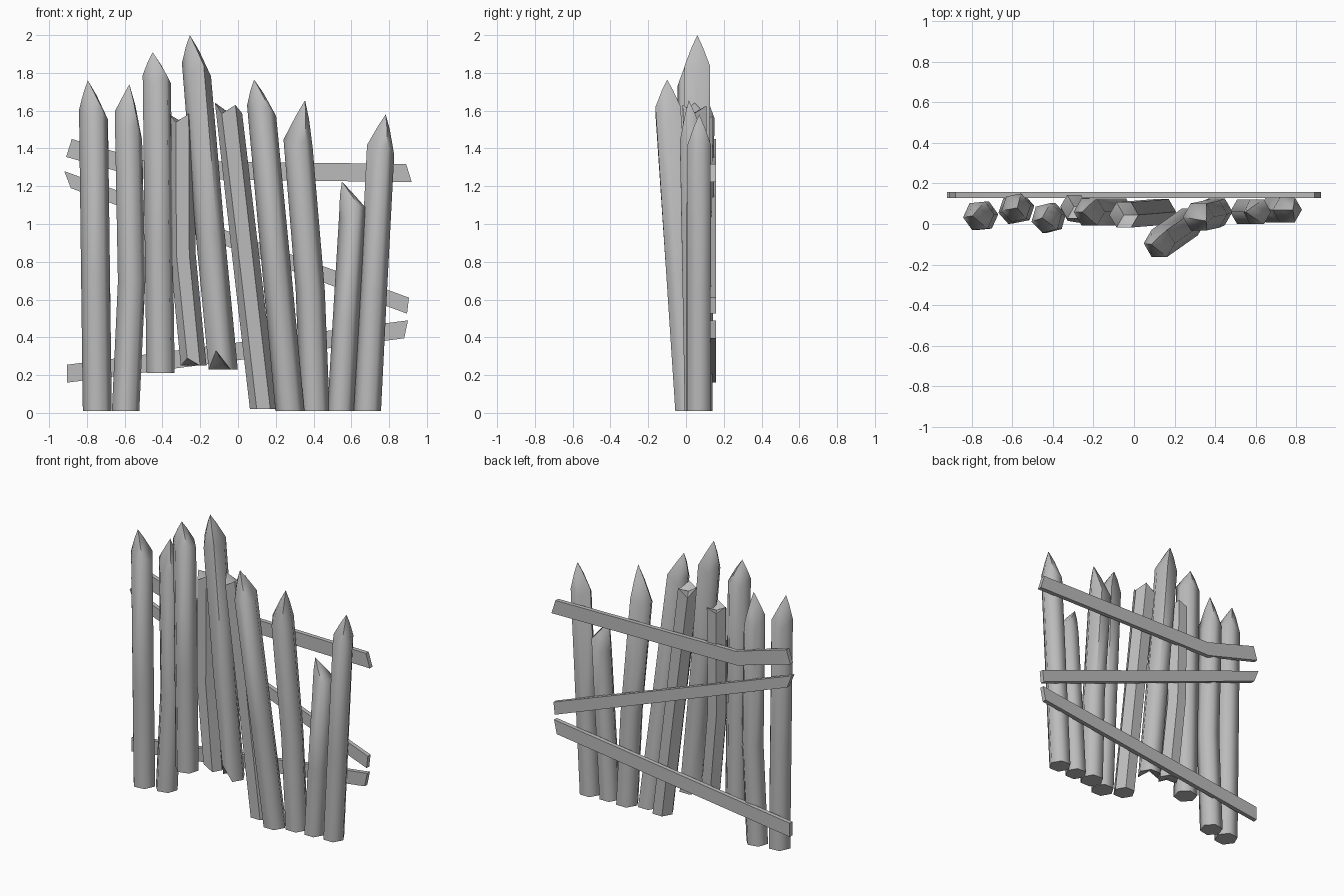
import bpy
import bmesh
import math
import random
from mathutils import Vector

random.seed(4)

default_cube = bpy.data.objects.get("Cube")
if default_cube:
    bpy.data.objects.remove(default_cube, do_unlink=True)

# One weathered grey for all the timber
wood = bpy.data.materials.new("weathered_grey_wood")
wood.use_nodes = True
grey = (0.5, 0.5, 0.5, 1)
wood.diffuse_color = grey
wood.node_tree.nodes["Principled BSDF"].inputs["Base Color"].default_value = grey

SIDES = 6


def finish(name, bm, smooth_angle):
    """Turn a bmesh into a shaded object made of wood."""
    bmesh.ops.recalc_face_normals(bm, faces=bm.faces)
    mesh = bpy.data.meshes.new(name)
    bm.to_mesh(mesh)
    bm.free()
    mesh.materials.append(wood)
    obj = bpy.data.objects.new(name, mesh)
    bpy.context.collection.objects.link(obj)
    bpy.ops.object.select_all(action='DESELECT')
    obj.select_set(True)
    bpy.context.view_layer.objects.active = obj
    bpy.ops.object.shade_smooth_by_angle(angle=math.radians(smooth_angle))
    return obj


def add_ring(bm, centre, radius, turn, jag=None):
    """Six-sided ring; jag holds the height offset of each corner."""
    ring = []
    for i in range(SIDES):
        angle = turn + math.tau * i / SIDES
        lift = jag[i] if jag else 0
        offset = Vector((radius * math.cos(angle), radius * math.sin(angle), lift))
        ring.append(bm.verts.new(Vector(centre) + offset))
    return ring


def bridge(bm, lower, upper):
    for i in range(SIDES):
        j = (i + 1) % SIDES
        bm.faces.new((lower[i], lower[j], upper[j], upper[i]))


def fan(bm, ring, apex):
    for i in range(SIDES):
        bm.faces.new((ring[i], ring[(i + 1) % SIDES], apex))


def add_post(name, base, top, tip=None, bend=0, radius=0.077, turn=0,
             jag=0.05, tilt=0, notch=0):
    """Log from base to shoulder, then a hewn point or a broken end."""
    bm = bmesh.new()
    base, top = Vector(base), Vector(top)
    middle = base.lerp(top, 0.45) + Vector((bend, 0, 0))

    # Shaft, with an optional splintered foot
    foot = [0] * SIDES
    foot[4] = notch
    rings = [add_ring(bm, base, radius, turn, foot),
             add_ring(bm, middle, radius, turn)]
    shoulder = []
    for i in range(SIDES):
        angle = turn + math.tau * i / SIDES
        wobble = jag * (random.uniform(0.4, 1) if i % 2 else -random.uniform(0.4, 1))
        shoulder.append(wobble + tilt * math.cos(angle))
    rings.append(add_ring(bm, top, radius, turn, shoulder))
    if tip:
        # Slightly rounded point
        tip = Vector(tip)
        rings.append(add_ring(bm, top.lerp(tip, 0.6), radius * 0.46, turn,
                              [s * 0.3 for s in shoulder]))
    for lower, upper in zip(rings, rings[1:]):
        bridge(bm, lower, upper)

    # Ends
    apex = tip if tip else top - Vector((0, 0, 0.02))
    fan(bm, rings[-1], bm.verts.new(apex))
    if notch:
        fan(bm, rings[0], bm.verts.new(base + Vector((0, 0, notch * 0.3))))
    else:
        bm.faces.new(rings[0])
    return finish(name, bm, 61 if tip else 50)


def add_plank(name, outline):
    """Thin board at the back: an x, z outline pushed along y."""
    bm = bmesh.new()
    front = [bm.verts.new((x, 0.128, z)) for x, z in outline]
    back = [bm.verts.new((x, 0.158, z)) for x, z in outline]
    count = len(outline)
    bm.faces.new(front)
    bm.faces.new(back)
    for i in range(count):
        j = (i + 1) % count
        bm.faces.new((front[i], front[j], back[j], back[i]))
    return finish(name, bm, 20)


# Posts, from the right end to the left end
add_post("post_far_right", base=(-0.745, 0.04, 0.01), top=(-0.765, 0.04, 1.58),
         tip=(-0.795, 0.04, 1.76), turn=0.1)
add_post("post_bent", base=(-0.595, 0.07, 0.01), top=(-0.58, 0.08, 1.53),
         tip=(-0.575, 0.08, 1.74), bend=0.025, turn=0.2, tilt=-0.04, radius=0.074)
add_post("post_raised", base=(-0.41, 0.03, 0.21), top=(-0.43, 0.03, 1.76),
         tip=(-0.452, 0.03, 1.91), turn=0.25, jag=0.03)
add_post("post_broken_thin", base=(-0.235, 0.065, 0.25), top=(-0.295, 0.085, 1.56),
         bend=-0.03, radius=0.068, jag=0.025, notch=0.04)
add_post("post_tallest", base=(-0.078, 0.06, 0.23), top=(-0.22, 0.06, 1.82),
         tip=(-0.255, 0.06, 2.0), bend=-0.005, notch=0.1, jag=0.04)
add_post("post_broken_leaning", base=(0.135, 0.06, 0.02), top=(-0.05, 0.045, 1.61),
         radius=0.072, jag=0.035)
add_post("post_leaning_forward", base=(0.275, 0.01, 0.01), top=(0.125, -0.095, 1.6),
         tip=(0.085, -0.1, 1.765), jag=0.03)
add_post("post_curved", base=(0.408, 0.06, 0.01), top=(0.318, 0.035, 1.43),
         tip=(0.355, 0.015, 1.655), bend=0.015, jag=0.03)
add_post("post_short", base=(0.543, 0.06, 0.01), top=(0.605, 0.06, 1.06),
         tip=(0.55, 0.06, 1.225), radius=0.07, tilt=0.04, jag=0.03)
add_post("post_far_left", base=(0.685, 0.07, 0.01), top=(0.755, 0.07, 1.4),
         tip=(0.782, 0.07, 1.58), radius=0.072, jag=0.035)

# Planks across the back
add_plank("plank_top_cracked", [(-0.91, 1.355), (-0.5, 1.24), (0.92, 1.222),
                                (0.89, 1.318), (-0.49, 1.335), (-0.88, 1.45)])
add_plank("plank_middle", [(-0.885, 1.19), (0.895, 0.525), (0.905, 0.61), (-0.92, 1.28)])
add_plank("plank_bottom", [(-0.905, 0.16), (0.88, 0.395), (0.9, 0.49), (-0.905, 0.255)])
